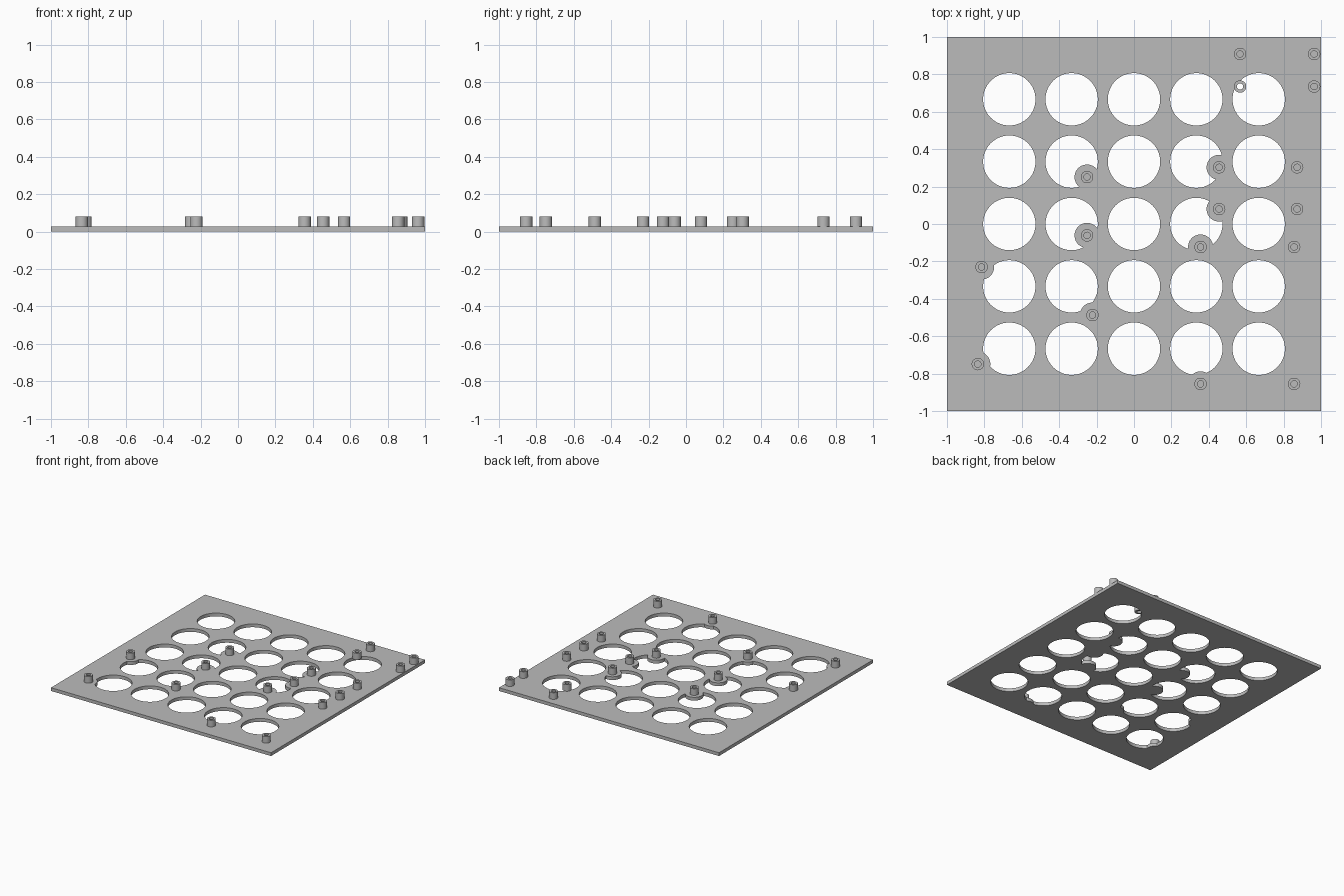
import bpy
import bmesh
from math import radians
from mathutils import Matrix, Vector

if "Cube" in bpy.data.objects:
    bpy.data.objects.remove(bpy.data.objects["Cube"], do_unlink=True)

THICK, TOP = 0.027, 0.081
PITCH, HOLE_R = 1 / 3, 0.14
PAD_R, POST_R, BORE_R = 0.067, 0.033, 0.017

grey = bpy.data.materials.new("plain grey")
grey.use_nodes = True
grey.diffuse_color = (0.5, 0.5, 0.5, 1)
grey.node_tree.nodes["Principled BSDF"].inputs["Base Color"].default_value = grey.diffuse_color


def make_object(name, bm):
    mesh = bpy.data.meshes.new(name)
    bmesh.ops.recalc_face_normals(bm, faces=bm.faces)
    bm.to_mesh(mesh)
    bm.free()
    mesh.materials.append(grey)
    obj = bpy.data.objects.new(name, mesh)
    bpy.context.collection.objects.link(obj)
    return obj


def discs(name, centres, radius, z0, z1, segments):
    bm = bmesh.new()
    for x, y in centres:
        bmesh.ops.create_cone(bm, cap_ends=True, segments=segments, radius1=radius,
                              radius2=radius, depth=z1 - z0,
                              matrix=Matrix.Translation((x, y, (z0 + z1) / 2)))
    return make_object(name, bm)


def select_only(obj):
    bpy.ops.object.select_all(action="DESELECT")
    obj.select_set(True)
    bpy.context.view_layer.objects.active = obj


def combine(obj, tool, operation):
    mod = obj.modifiers.new(operation.lower(), "BOOLEAN")
    mod.operation, mod.solver, mod.object = operation, "EXACT", tool
    select_only(obj)
    bpy.ops.object.modifier_apply(modifier=mod.name)
    bpy.data.objects.remove(tool, do_unlink=True)


def smooth(obj):
    select_only(obj)
    bpy.ops.object.shade_smooth_by_angle(angle=radians(30))


# Mounting positions, one group per attached board
corner_group = [(x, y) for x in (0.567, 0.963) for y in (0.909, 0.735)]
padded = [(x, y) for x in (0.455, 0.872) for y in (0.303, 0.08)]
padded += [(x, y) for x in (0.356, 0.856) for y in (-0.123, -0.855)]
padded += [(-0.251, 0.251), (-0.251, -0.061), (-0.815, -0.23),
           (-0.222, -0.487), (-0.835, -0.749)]

# Square base plate
bm = bmesh.new()
bmesh.ops.create_cube(bm, size=1, matrix=Matrix.Translation((0, 0, THICK / 2))
                      @ Matrix.Diagonal((2, 2, THICK, 1)))
plate = make_object("base_plate", bm)

# Grid of round openings, then support pads reaching into them
grid = [(i * PITCH, j * PITCH) for i in range(-2, 3) for j in range(-2, 3)]
combine(plate, discs("opening_cutter", grid, HOLE_R, -0.1, 0.1, 64), "DIFFERENCE")
combine(plate, discs("support_pads", padded, PAD_R, 0, THICK, 48), "UNION")
smooth(plate)

# Hollow standoffs: a ring profile spun around each mounting position
for number, (x, y) in enumerate(corner_group + padded, 1):
    bm = bmesh.new()
    profile = [(BORE_R, THICK), (POST_R, THICK), (POST_R, TOP), (BORE_R, TOP)]
    verts = [bm.verts.new((x + r, y, z)) for r, z in profile]
    edges = [bm.edges.new((verts[i], verts[(i + 1) % 4])) for i in range(4)]
    bmesh.ops.spin(bm, geom=verts + edges, cent=Vector((x, y, 0)), axis=(0, 0, 1),
                   angle=radians(360), steps=32, use_merge=True)
    bmesh.ops.remove_doubles(bm, verts=bm.verts, dist=0.0001)
    smooth(make_object(f"standoff_{number}", bm))
